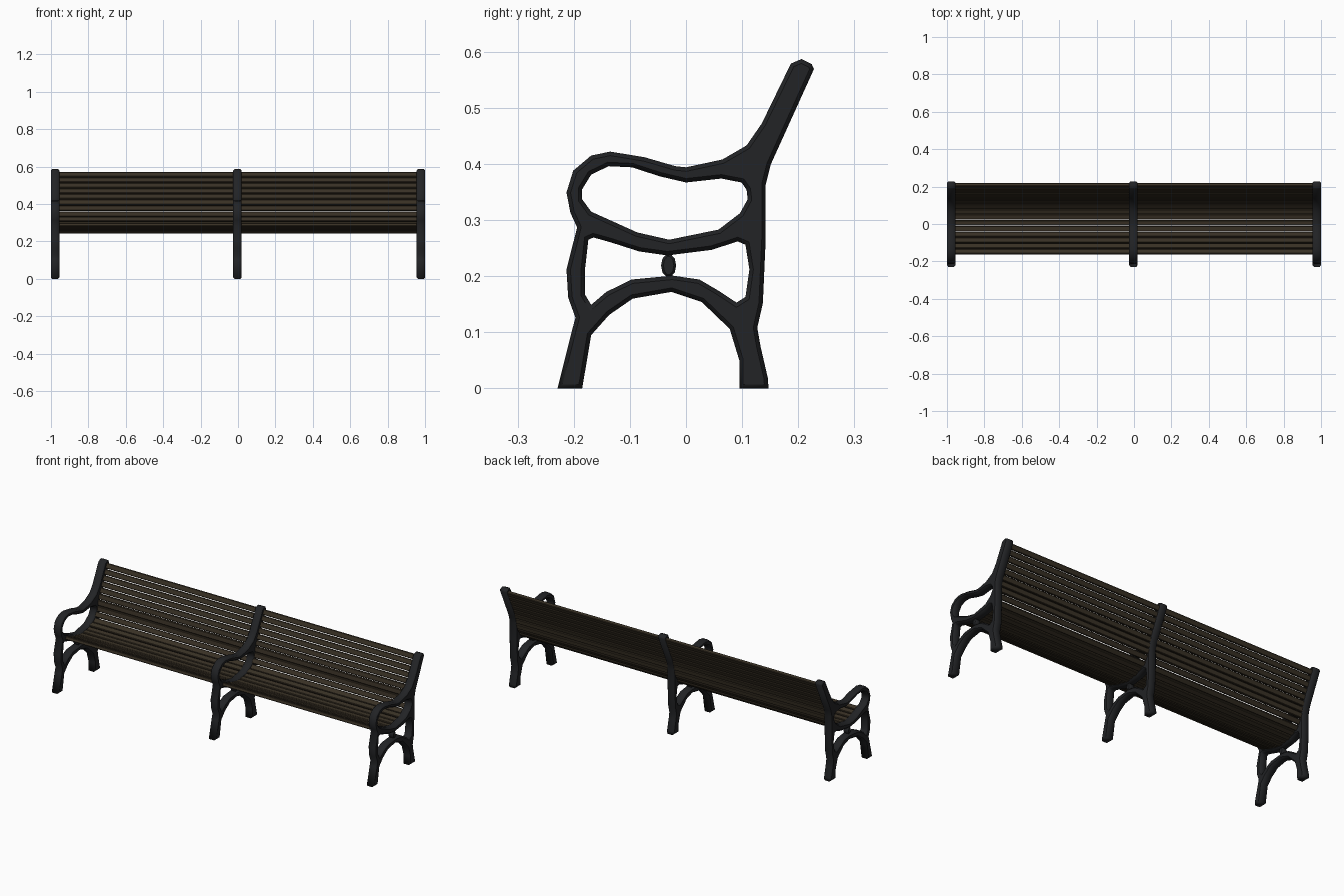
import bpy, bmesh, math
from mathutils import Matrix, Vector

if "Cube" in bpy.data.objects:
    bpy.data.objects.remove(bpy.data.objects["Cube"])


def material(name, rgb):
    m = bpy.data.materials.new(name)
    m.diffuse_color = (*rgb, 1)
    m.use_nodes = True
    m.node_tree.nodes["Principled BSDF"].inputs["Base Color"].default_value = m.diffuse_color
    return m


iron = material("black iron", (0.016, 0.017, 0.019))
wood = material("dark wood", (0.040, 0.030, 0.018))

# Side profile of the cast frame, as (y, z) points
outline = [(-.229, 0), (-.185, 0), (-.169, .095), (-.137, .131), (-.095, .16), (-.026, .172),
           (.028, .154), (.078, .106), (.095, .05), (.095, 0), (.147, 0), (.146, .018),
           (.133, .074), (.127, .108), (.137, .152), (.142, .265), (.142, .363), (.151, .399),
           (.228, .569), (.224, .578), (.206, .587), (.187, .579), (.135, .472), (.108, .433),
           (.065, .408), (0, .394), (-.019, .396), (-.074, .412), (-.135, .422), (-.169, .415),
           (-.201, .388), (-.213, .349), (-.206, .313), (-.194, .287), (-.213, .212),
           (-.21, .162), (-.197, .126), (-.203, .104)]
arm_hole = [(-.185, .355), (-.169, .381), (-.138, .396), (-.096, .394), (-.047, .378), (0, .367),
            (.063, .374), (.099, .367), (.108, .354), (.11, .337), (.096, .312), (.058, .283),
            (-.03, .265), (-.087, .278), (-.169, .315), (-.185, .337)]
leg_hole = [(-.165, .269), (-.133, .26), (-.083, .244), (-.033, .237), (.046, .247), (.092, .262),
            (.106, .256), (.113, .212), (.106, .163), (.09, .153), (.058, .174), (.024, .194),
            (-.024, .201), (-.097, .194), (-.142, .172), (-.169, .149), (-.18, .167),
            (-.18, .212), (-.174, .265)]
# Small oval ornament under the seat rail
oval = [(-.031 + .0135 * math.cos(a * math.tau / 10), .219 + .021 * math.sin(a * math.tau / 10))
        for a in range(10)]

TO_SIDE = Matrix(((0, 0, 1, 0), (1, 0, 0, 0), (0, 1, 0, 0), (0, 0, 0, 1)))


def plate(name, loops, x, half, bevel):
    """Extrude closed loops along x with chamfered edges."""
    cu = bpy.data.curves.new(name, 'CURVE')
    cu.dimensions = '2D'
    cu.fill_mode = 'BOTH'
    cu.extrude = half - bevel
    cu.bevel_depth = bevel
    cu.bevel_resolution = 0
    cu.offset = -bevel
    for pts in loops:
        s = cu.splines.new('POLY')
        s.points.add(len(pts) - 1)
        for p, (y, z) in zip(s.points, pts):
            p.co = (y, z, 0, 1)
        s.use_cyclic_u = True
    ob = bpy.data.objects.new(name, cu)
    bpy.context.collection.objects.link(ob)
    ob.matrix_world = Matrix.Translation((x, 0, 0)) @ TO_SIDE
    cu.materials.append(iron)
    bpy.ops.object.select_all(action='DESELECT')
    ob.select_set(True)
    bpy.context.view_layer.objects.active = ob
    bpy.ops.object.convert(target='MESH')


# Three iron frames
for side, x in (("left", -.9775), ("middle", -.003), ("right", .9775)):
    plate(side + "_frame", [outline, arm_hole, leg_hole], x, .0225, .007)
    plate(side + "_ornament", [oval], x, .016, .004)

# Wooden slats spaced along the curve of the seat and back
path = [Vector(p) for p in ((-.162, .291), (-.10, .268), (-.03, .252), (.04, .262), (.095, .287),
                            (.125, .335), (.133, .385), (.148, .43), (.211, .568))]
COUNT, WIDTH, THICK = 18, .028, .018


def along(d):
    """Point on the path at distance d."""
    for a, b in zip(path, path[1:]):
        n = (b - a).length
        if d <= n:
            return a.lerp(b, d / n)
        d -= n
    return path[-1].copy()


total = sum((b - a).length for a, b in zip(path, path[1:]))
for i in range(COUNT):
    d = WIDTH / 2 + (total - WIDTH) * i / (COUNT - 1)
    p, t = along(d), along(d + .012) - along(d - .012)
    name = "seat_slat" if p.y < .29 else "back_slat"
    bm = bmesh.new()
    bmesh.ops.create_cube(bm, size=1)
    bmesh.ops.scale(bm, vec=(1.92, WIDTH, THICK), verts=bm.verts)
    bmesh.ops.bevel(bm, geom=[e for e in bm.edges if abs(e.verts[0].co.x - e.verts[1].co.x) > 1],
                    offset=.003, segments=1, affect='EDGES')
    me = bpy.data.meshes.new(name)
    bm.to_mesh(me)
    bm.free()
    me.materials.append(wood)
    ob = bpy.data.objects.new(name, me)
    ob.location = (0, p.x, p.y)
    ob.rotation_euler.x = math.atan2(t.y, t.x)
    bpy.context.collection.objects.link(ob)
